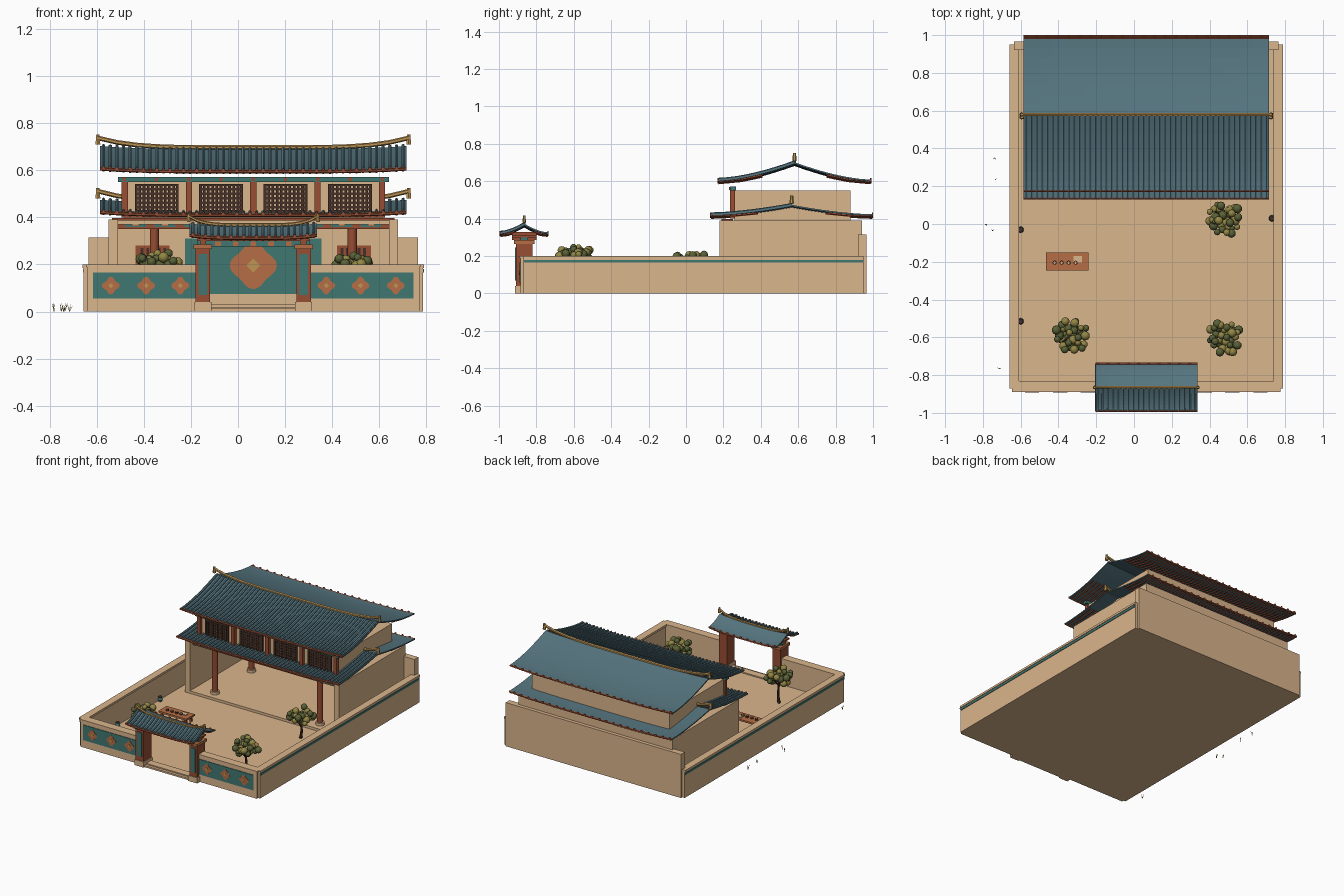
import bpy, bmesh, math, random
from mathutils import Vector, Matrix

random.seed(4)
if "Cube" in bpy.data.objects:
    bpy.data.objects.remove(bpy.data.objects["Cube"], do_unlink=True)
CX = .065   # the courtyard axis; every x below is measured from it


def material(name, *rgb):
    m = bpy.data.materials.new(name)
    m.use_nodes = True
    m.diffuse_color = (*rgb, 1)
    m.node_tree.nodes["Principled BSDF"].inputs["Base Color"].default_value = (*rgb, 1)
    return m


TAN = material("sandy_plaster", .7, .465, .265)
BLUE = material("slate_blue_tile", .09, .175, .21)
TEAL = material("teal_paint", .052, .185, .165)
ORANGE = material("terracotta_orange", .46, .155, .058)
RED = material("red_lacquer", .31, .075, .033)
GOLD = material("dull_gold", .52, .3, .09)
DARK = material("dark_wood", .06, .03, .02)
LEAF = material("olive_leaf", .1, .12, .038)
LIGHT = material("sunlit_leaf", .29, .24, .06)


def finish(name, bm, *mats):
    bmesh.ops.recalc_face_normals(bm, faces=bm.faces)
    mesh = bpy.data.meshes.new(name)
    bm.to_mesh(mesh)
    bm.free()
    for m in mats:
        mesh.materials.append(m)
    ob = bpy.data.objects.new(name, mesh)
    ob.location.x = CX
    bpy.context.scene.collection.objects.link(ob)


def boxes(name, mat, *items, mirror=False):
    """Boxes given as x0, x1, y0, y1, z0, z1, optionally mirrored in x."""
    bm = bmesh.new()
    items = list(items)
    if mirror:
        items += [(-b, -a, *rest) for a, b, *rest in items]
    for x0, x1, y0, y1, z0, z1 in items:
        size = Matrix.Diagonal((x1 - x0, y1 - y0, z1 - z0, 1))
        mid = Matrix.Translation(((x0 + x1) / 2, (y0 + y1) / 2, (z0 + z1) / 2))
        bmesh.ops.create_cube(bm, size=1, matrix=mid @ size)
    finish(name, bm, mat)


def tube(bm, path, radius, axis, sides=6):
    """Sweep a ring lying across the given axis along a path; returns the two caps."""
    u, v = [Vector(d) for i, d in enumerate(Matrix.Identity(3)) if i != axis]
    radii = radius if isinstance(radius, (list, tuple)) else [radius] * len(path)
    turns = [math.tau * (k + .5) / sides for k in range(sides)]
    rings = [[bm.verts.new(Vector(p) + r * (u * math.cos(a) + v * math.sin(a))) for a in turns]
             for p, r in zip(path, radii)]
    for a, b in zip(rings, rings[1:]):
        for k in range(sides):
            n = (k + 1) % sides
            bm.faces.new((a[k], a[n], b[n], b[k]))
    return bm.faces.new(rings[0]), bm.faces.new(rings[-1])


def columns(name, mat, spots, radius, z0, z1):
    bm = bmesh.new()
    for x, y in spots:
        tube(bm, [(x, y, z0), (x, y, z1)], radius, 2, 12)
    finish(name, bm, mat)


def roof(label, y_mid, half_w, half_d, eave, ridge, ribs, lift, horn, ridge_r):
    """Curved gable roof: tile ribs in front, rafters under both eaves, a horned ridge."""
    def at(s, t, up=0):
        z = eave + (ridge - eave) * (1 - abs(t)) ** 1.6 + lift * abs(s) ** 4
        return Vector((s * half_w, y_mid + t * half_d, z + up))

    cross = [i / 8 for i in range(-8, 9)]
    columns_s = [(2 * k + 1) / ribs - 1 for k in range(ribs)]
    bm = bmesh.new()
    grid = [[bm.verts.new(at(s, t)) for t in cross] for s in cross]
    for a, b in zip(grid, grid[1:]):
        for j in range(len(cross) - 1):
            bm.faces.new((a[j], b[j], b[j + 1], a[j + 1]))
    bmesh.ops.recalc_face_normals(bm, faces=bm.faces)
    bmesh.ops.solidify(bm, geom=bm.faces[:], thickness=.008)
    finish(label + "_roof_shell", bm, BLUE)

    bm = bmesh.new()
    for s in columns_s:
        for cap in tube(bm, [at(s, -j / 8, .003) for j in range(9)], half_w / ribs * .55, 1):
            cap.material_index = 1
    finish(label + "_roof_tile_ribs", bm, BLUE, RED)

    bm = bmesh.new()
    for side in (-1, 1):
        for s in columns_s:
            tube(bm, [at(s, side, -.009), at(s, side * .7, -.011), at(s, side * .42, -.013)],
                 min(.006, half_w / ribs * .4), 1, 4)
        tube(bm, [at(s, side, -.004) for s in cross], .007, 0)
        for s in columns_s[::2]:    # tile ends showing over the eave
            end = at(s, side, .002)
            tube(bm, [end, end + Vector((0, side * .006, 0))], .008, 1)
    finish(label + "_roof_rafters_and_eaves", bm, RED)

    bm = bmesh.new()
    path = [at(s * 1.015, 0, ridge_r * .6 + horn * abs(s) ** 5) for s in cross]
    tube(bm, path, ridge_r, 0)
    for end in (path[0], path[-1]):     # upright finials at the ridge ends
        tube(bm, [end - Vector((0, 0, horn)), end + Vector((0, 0, ridge_r * 1.4))],
             [ridge_r * 1.2, ridge_r * .8], 2)
    finish(label + "_roof_ridge", bm, GOLD)


def medallion(name, spots, radius, y, lobe):
    """Diamond-like orange plates facing front, each with a square gold centre."""
    for part, mat, size, out, count in (("petals", ORANGE, radius, .002, 32),
                                        ("centre", GOLD, radius * .3, .004, 4)):
        bm = bmesh.new()
        for x, z in spots:
            ring = []
            for k in range(count):
                a = math.tau * k / count
                r = size * (1 - lobe + lobe * math.cos(4 * a))
                ring.append((x + r * math.cos(a), z + r * math.sin(a)))
            front, back = [[bm.verts.new((p, d, q)) for p, q in ring] for d in (y - out, y)]
            bm.faces.new(front)
            for k in range(count):
                bm.faces.new((front[k], front[k - 1], back[k - 1], back[k]))
        finish(name + "_" + part, bm, mat)


# Courtyard floor and walls
boxes("courtyard_floor", TAN, (-.71, .71, -.87, .95, 0, .012))
boxes("side_walls", TAN, (.68, .72, -.87, .95, 0, .2), (.673, .725, -.87, .95, .185, .2), mirror=True)
boxes("side_wall_stripes", TEAL, (.72, .724, -.865, .945, .165, .18), mirror=True)
boxes("back_wall", TAN, (-.7, .7, .92, .965, 0, .315))
boxes("front_walls", TAN, (.24, .705, -.885, -.83, 0, .19), (.24, .71, -.89, -.83, .19, .2), mirror=True)
boxes("front_wall_panels", TEAL, (.245, .68, -.889, -.885, .055, .165), mirror=True)
medallion("wall_flower", [(s * x, .11) for s in (-1, 1) for x in (.31, .455, .605)], .038, -.889, .15)

# Gate
boxes("gate_pier_bases", TAN, (.178, .25, -.915, -.815, 0, .04), mirror=True)
boxes("gate_piers", RED, (.183, .245, -.91, -.82, .04, .265), mirror=True)
boxes("gate_pier_panels", TEAL, (.195, .232, -.914, -.91, .07, .245), mirror=True)
boxes("gate_pier_capitals", ORANGE, (.175, .253, -.92, -.81, .265, .285), mirror=True)
boxes("gate_lintel", TEAL, (-.24, .24, -.885, -.845, .275, .3))
boxes("gate_lintel_blocks", ORANGE, *[(x - .012, x + .012, -.889, -.84, .278, .297)
                                      for x in (-.15, -.075, 0, .075, .15)])
boxes("gate_brackets", RED, (-.24, .24, -.93, -.8, .3, .31), (.2, .225, -.93, -.8, .285, .33),
      (-.225, -.2, -.93, -.8, .285, .33))
boxes("gate_steps", TAN, (-.18, .18, -.885, -.83, 0, .02), (-.18, .18, -.905, -.8, 0, .012))
roof("gate", -.865, .27, .125, .315, .362, 20, .012, .025, .008)

# Ground floor hall, open to the courtyard
boxes("hall_platform", TAN, (-.615, .615, .18, .94, 0, .03))
boxes("hall_walls", TAN, (-.615, -.575, .18, .94, .03, .39), (.575, .615, .18, .94, .03, .39),
      (-.6, .6, .9, .94, .03, .39), (-.6, .6, .2, .93, .37, .388))
boxes("hall_mural", TEAL, (-.29, .29, .894, .9, .075, .31))
medallion("mural_flower", [(0, .195)], .1, .894, .1)
boxes("hall_back_windows", RED, (.355, .5, .894, .9, .17, .28), mirror=True)
boxes("hall_back_window_lattice", DARK, *[(.37 + i * .024, .382 + i * .024, .889, .894, .18, .27)
                                          for i in range(5)], mirror=True)
spots = [(s * .42, y) for s in (-1, 1) for y in (.245, .66)]
columns("hall_columns", RED, spots, .02, .03, .37)
columns("hall_column_bases", TAN, spots, .03, .03, .05)
boxes("hall_beam", RED, (-.575, .575, .215, .25, .35, .397), (-.6, .6, .19, .25, .387, .397))
boxes("hall_beam_panels", TEAL, *[(x * .125 - .045, x * .125 + .045, .21, .215, .358, .383)
                                  for x in range(-4, 5)])
boxes("hall_beam_blocks", ORANGE, *[(x * .125 - .012, x * .125 + .012, .206, .21, .362, .379)
                                    for x in range(-4, 5)])
roof("lower", .565, .65, .43, .412, .462, 46, .012, .03, .01)

# Upper floor
boxes("upper_floor", TAN, (-.55, .55, .26, .88, .39, .55))
boxes("upper_posts", RED, *[(x * .273 - .013, x * .273 + .013, .235, .262, .4, .55) for x in range(-2, 3)])
boxes("upper_sill", RED, (-.56, .56, .24, .262, .4, .415))
boxes("upper_beam", TEAL, (-.575, .575, .235, .268, .55, .572))
boxes("upper_beam_blocks", RED, *[(x * .137 - .007, x * .137 + .007, .231, .235, .554, .568)
                                  for x in range(-4, 5)])
bars = []
for c in (-.41, -.137, .137, .41):
    for side in (-1, 1):
        bars.append((c + side * .087 - .006, c + side * .087 + .006, .25, .26, .42, .542))
        bars.append((c - .09, c + .09, .25, .26, .481 + side * .056 - .005, .481 + side * .056 + .005))
    bars += [(c + i * .018 - .0055, c + i * .018 + .0055, .253, .26, .425, .537) for i in range(-4, 5)]
    bars += [(c - .085, c + .085, .254, .26, .481 + i * .019 - .005, .481 + i * .019 + .005)
             for i in range(-2, 3)]
boxes("window_lattice", DARK, *bars)
roof("main", .58, .65, .405, .597, .69, 46, .012, .028, .01)

# Courtyard table with cups and a tray
boxes("table_top", ORANGE, (-.53, -.305, -.245, -.15, .048, .06))
boxes("table_legs", RED, *[(x, x + .015, y, y + .015, .01, .05) for x in (-.52, -.33) for y in (-.235, -.175)])
columns("table_cups", DARK, [(-.485 + i * .037, -.205) for i in range(4)], .011, .06, .07)
columns("table_cup_fillings", TAN, [(-.485 + i * .037, -.205) for i in range(4)], .006, .06, .071)
boxes("table_tray", TAN, (-.385, -.34, -.205, -.17, .06, .066))

# Small pots by the side walls
bm = bmesh.new()
for x, y in ((-.665, -.03), (-.665, -.515), (.665, .03)):
    tube(bm, [(x, y, z) for z in (.01, .025, .04, .045)], [.01, .017, .011, .014], 2, 10)[1].material_index = 1
finish("wall_pots", bm, TEAL, DARK)

# Trees with clustered round leaves
for n, (x, y, z) in enumerate(((.415, .03, .178), (-.395, -.59, .21), (.415, -.6, .193))):
    bm = bmesh.new()
    tube(bm, [(x, y, .01), (x + .008, y, .07), (x, y, z - .04)], [.011, .008, .006], 2)
    for k in range(5):
        a = math.tau * k / 5
        tube(bm, [(x, y, z - .08), (x + .06 * math.cos(a), y + .06 * math.sin(a), z)], [.005, .003], 2, 5)
    finish(f"tree_trunk_{n + 1}", bm, DARK)
    bm = bmesh.new()
    for k in range(32):
        a, d = k * 2.4 + random.uniform(-.3, .3), .088 * math.sqrt((k + .5) / 32)
        h = random.uniform(-.06, .052) * (1.1 - d / .14)
        spot = Matrix.Translation((x + d * math.cos(a), y + d * math.sin(a), z + h))
        ball = bmesh.ops.create_icosphere(bm, subdivisions=2, radius=random.uniform(.016, .025), matrix=spot)
        light = int(random.random() < .45)
        for f in {f for v in ball["verts"] for f in v.link_faces}:
            f.material_index, f.smooth = light, True
    finish(f"tree_leaves_{n + 1}", bm, LEAF, LIGHT)

# Grass tufts outside the wall
bm = bmesh.new()
for x, y in ((-.805, .35), (-.8, .235), (-.845, -.005), (-.815, -.035), (-.78, -.765)):
    for k in range(4):
        dx, dy = random.uniform(-.012, .012), random.uniform(-.008, .008)
        tube(bm, [(x, y, 0), (x + dx, y + dy, random.uniform(.02, .036))], [.002, .0006], 2, 3)
finish("grass_tufts", bm, LIGHT)
